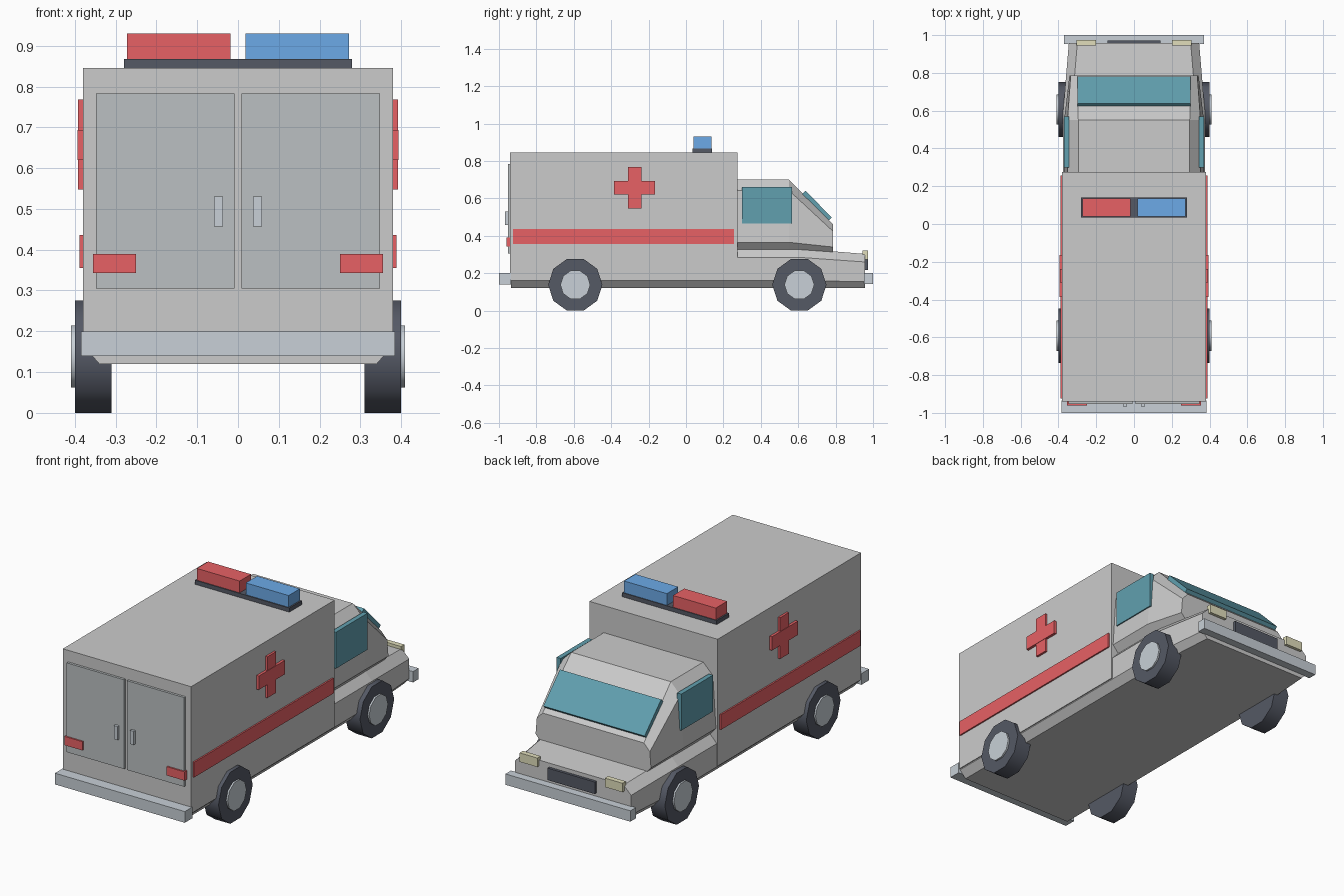
import bpy, bmesh, math
from mathutils import Matrix

if "Cube" in bpy.data.objects:
    bpy.data.objects.remove(bpy.data.objects["Cube"])


def mat(name, r, g, b):
    m = bpy.data.materials.new(name)
    m.diffuse_color = (r, g, b, 1)
    m.use_nodes = True
    m.node_tree.nodes["Principled BSDF"].inputs["Base Color"].default_value = m.diffuse_color
    return m


WHITE = mat("white_paint", 0.78, 0.78, 0.75)
RED = mat("red", 0.8, 0.12, 0.13)
BLUE = mat("blue", 0.15, 0.4, 0.8)
GLASS = mat("glass", 0.12, 0.35, 0.43)
DARK = mat("rubber", 0.09, 0.1, 0.13)
STEEL = mat("steel", 0.58, 0.63, 0.68)
DOOR = mat("door_grey", 0.5, 0.53, 0.54)
CREAM = mat("lamp_cream", 0.75, 0.73, 0.5)


def finish(name, bm, material):
    bmesh.ops.recalc_face_normals(bm, faces=bm.faces)
    me = bpy.data.meshes.new(name)
    bm.to_mesh(me)
    bm.free()
    me.materials.append(material)
    ob = bpy.data.objects.new(name, me)
    bpy.context.collection.objects.link(ob)
    return ob


def box(name, x, y, z, material):
    """Box from (min, max) ranges."""
    bm = bmesh.new()
    bmesh.ops.create_cube(bm, size=1)
    for v in bm.verts:
        for i, (lo, hi) in enumerate((x, y, z)):
            v.co[i] = lo if v.co[i] < 0 else hi
    return finish(name, bm, material)


def pair(name, x, y, z, material):
    """The same box on both sides of the centre line."""
    box(name + "_right", x, y, z, material)
    box(name + "_left", (-x[1], -x[0]), y, z, material)


def loft(name, stations, material):
    """Skin symmetric half profiles [(y, [(x, z), ...]), ...]."""
    bm = bmesh.new()
    rings = []
    for y, half in stations:
        pts = half + [(-x, z) for x, z in reversed(half)]
        rings.append([bm.verts.new((x, y, z)) for x, z in pts])
    n = len(rings[0])
    for a, b in zip(rings, rings[1:]):
        for i in range(n):
            j = (i + 1) % n
            bm.faces.new((a[i], a[j], b[j], b[i]))
    bm.faces.new(rings[0])
    bm.faces.new(rings[-1])
    return finish(name, bm, material)


def disc(name, r, x0, x1, y, z, material):
    """Ten-sided cylinder along x, flat side down."""
    bm = bmesh.new()
    bmesh.ops.create_cone(bm, cap_ends=True, segments=10, radius1=r, radius2=r, depth=abs(x1 - x0))
    # put corners fore and aft
    bm.verts.ensure_lookup_table()
    ang = math.atan2(bm.verts[0].co.y, bm.verts[0].co.x)
    m = (Matrix.Translation(((x0 + x1) / 2, y, z)) @ Matrix.Rotation(math.pi / 2, 4, 'Y')
         @ Matrix.Rotation(math.pi / 2 - ang, 4, 'Z'))
    bmesh.ops.transform(bm, matrix=m, verts=bm.verts)
    ob = finish(name, bm, material)
    bpy.ops.object.select_all(action='DESELECT')
    ob.select_set(True)
    bpy.context.view_layer.objects.active = ob
    bpy.ops.object.shade_smooth_by_angle(angle=math.radians(40))


# chassis with hood
mid = [(0.34, 0.12), (0.375, 0.16), (0.375, 0.285), (0.33, 0.332)]
loft("chassis_and_hood", [
    (-0.935, mid), (0.6, mid),
    (0.957, [(0.315, 0.12), (0.345, 0.155), (0.345, 0.26), (0.30, 0.303)])], WHITE)

# patient compartment
box("rear_box", (-0.38, 0.38), (-0.94, 0.275), (0.165, 0.845), WHITE)

# driver cab
cab = [(0.335, 0.325), (0.37, 0.365), (0.352, 0.643), (0.295, 0.70)]
loft("cab", [
    (0.26, cab), (0.55, cab),
    (0.785, [(0.315, 0.31), (0.342, 0.34), (0.335, 0.425), (0.30, 0.463)])], WHITE)

# windows
pair("side_window", (0.345, 0.37), (0.30, 0.568), (0.465, 0.66), GLASS)
shield = box("windshield", (-0.30, 0.30), (-0.1, 0.1), (-0.013, 0.013), GLASS)
shield.rotation_euler.x = math.radians(-45.3)
shield.location = (0, 0.70, 0.56)

# bumpers
box("rear_bumper", (-0.385, 0.385), (-1.0, -0.935), (0.14, 0.20), STEEL)
box("front_bumper", (-0.37, 0.37), (0.953, 1.0), (0.142, 0.20), STEEL)

# rear doors, handles and tail lights
pair("rear_door", (0.008, 0.348), (-0.953, -0.935), (0.305, 0.783), DOOR)
pair("door_handle", (0.037, 0.059), (-0.967, -0.95), (0.457, 0.53), STEEL)
pair("tail_light", (0.25, 0.356), (-0.961, -0.935), (0.343, 0.39), RED)

# side stripes and crosses
pair("side_stripe", (0.375, 0.388), (-0.925, 0.257), (0.355, 0.436), RED)
pair("cross_upright", (0.375, 0.392), (-0.311, -0.238), (0.547, 0.768), RED)
pair("cross_bar", (0.375, 0.394), (-0.386, -0.165), (0.62, 0.694), RED)

# headlights and grille
pair("headlight", (0.2, 0.305), (0.945, 0.973), (0.272, 0.32), CREAM)
box("grille", (-0.14, 0.14), (0.945, 0.972), (0.218, 0.282), DARK)

# roof light bar
box("light_bar_base", (-0.28, 0.28), (0.035, 0.14), (0.84, 0.867), DARK)
box("beacon_red", (-0.272, -0.018), (0.04, 0.136), (0.865, 0.93), RED)
box("beacon_blue", (0.018, 0.272), (0.04, 0.136), (0.865, 0.93), BLUE)

# wheels
for end, y in (("rear", -0.592), ("front", 0.606)):
    for side, s in (("right", 1), ("left", -1)):
        disc(f"{end}_{side}_tyre", 0.145, s * 0.31, s * 0.40, y, 0.138, DARK)
        disc(f"{end}_{side}_hub", 0.08, s * 0.38, s * 0.409, y, 0.138, STEEL)
